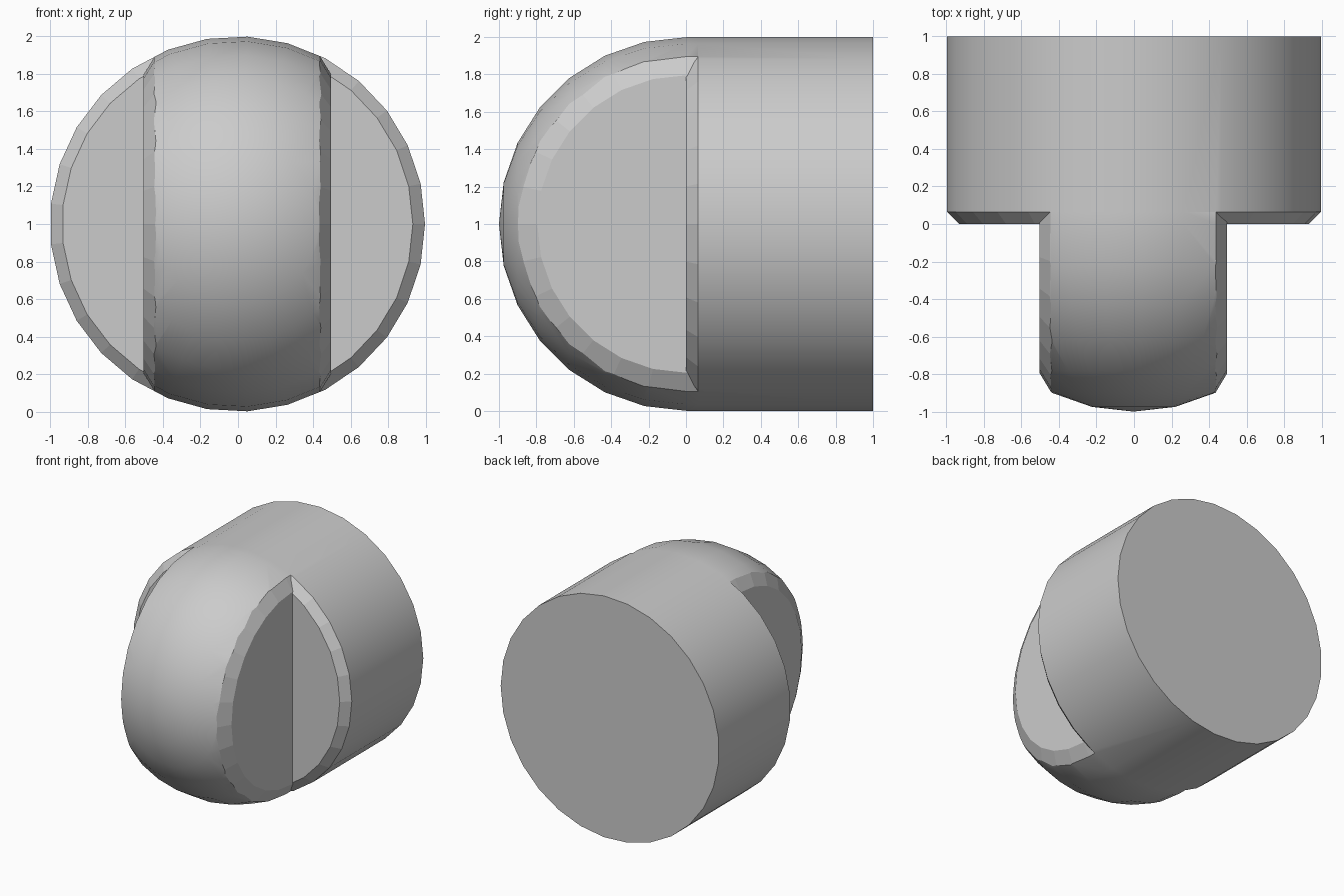
import bpy, bmesh, math

if "Cube" in bpy.data.objects:
    bpy.data.objects.remove(bpy.data.objects["Cube"])

SEGS = 29       # sides of the round body
CH = 0.065      # step chamfer
SHIFT = -0.003  # recentre the odd-sided outline

grey = bpy.data.materials.new("plain grey")
grey.diffuse_color = (0.6, 0.6, 0.6, 1)
grey.use_nodes = True
grey.node_tree.nodes["Principled BSDF"].inputs["Base Color"].default_value = grey.diffuse_color


def finish(bm, name):
    bmesh.ops.recalc_face_normals(bm, faces=bm.faces)
    me = bpy.data.meshes.new(name)
    bm.to_mesh(me)
    bm.free()
    me.materials.append(grey)
    ob = bpy.data.objects.new(name, me)
    bpy.context.collection.objects.link(ob)
    return ob


def lathe(name, profile):
    """Revolve (radius, y) points round the y axis; ends are capped."""
    bm = bmesh.new()
    rings = []
    for r, y in profile:
        n = SEGS if r > 1e-6 else 1
        rings.append([bm.verts.new((r * math.cos(2 * math.pi * i / SEGS) + SHIFT, y,
                                    r * math.sin(2 * math.pi * i / SEGS) + 1)) for i in range(n)])
    for a, b in zip(rings, rings[1:]):
        for i in range(SEGS):
            j = (i + 1) % SEGS
            if len(a) == 1:
                bm.faces.new((a[0], b[j], b[i]))
            else:
                bm.faces.new((a[i], a[j], b[j], b[i]))
    for ring in (rings[0], rings[-1]):
        if len(ring) > 1:
            bm.faces.new(ring)
    return finish(bm, name)


def boolean(ob, other, op):
    m = ob.modifiers.new("bool", 'BOOLEAN')
    m.operation, m.object, m.solver = op, other, 'EXACT'
    bpy.context.view_layer.objects.active = ob
    bpy.ops.object.modifier_apply(modifier=m.name)
    bpy.data.objects.remove(other)


# Rear cylinder with chamfered front rim
body = lathe("rounded_body", [(1 - CH, 0), (1, CH), (1, 1)])

# Domed front
dome = [(math.sin(k * math.pi / 14), -math.cos(k * math.pi / 14)) for k in range(7)]
tongue = lathe("domed_tongue", dome + [(1, 0), (1, CH)])

# Chamfered slab that trims the dome to a tongue
bm = bmesh.new()
for x, r in ((0.5, 0.795), (0.34, 1.062)):
    for s in (-1, 1):
        for k in range(15):
            t = math.pi * k / 14
            bm.verts.new((s * x + SHIFT, -r * math.sin(t), 1 + r * math.cos(t)))
        for z in (-r, r):
            bm.verts.new((s * x + SHIFT, 0.5, 1 + z))
bmesh.ops.convex_hull(bm, input=bm.verts)
bmesh.ops.dissolve_limit(bm, angle_limit=0.01, verts=bm.verts, edges=bm.edges)
slab = finish(bm, "slab_cutter")
slab.hide_render = True

boolean(tongue, slab, 'INTERSECT')
boolean(body, tongue, 'UNION')

# Smooth round surfaces, faceted chamfers
for o in bpy.context.selected_objects:
    o.select_set(False)
body.select_set(True)
bpy.context.view_layer.objects.active = body
bpy.ops.object.shade_smooth_by_angle(angle=math.radians(25))
for p in body.data.polygons:
    if abs(p.center.x - SHIFT) > 0.445 and p.center.y < 0.06:
        p.use_smooth = False
